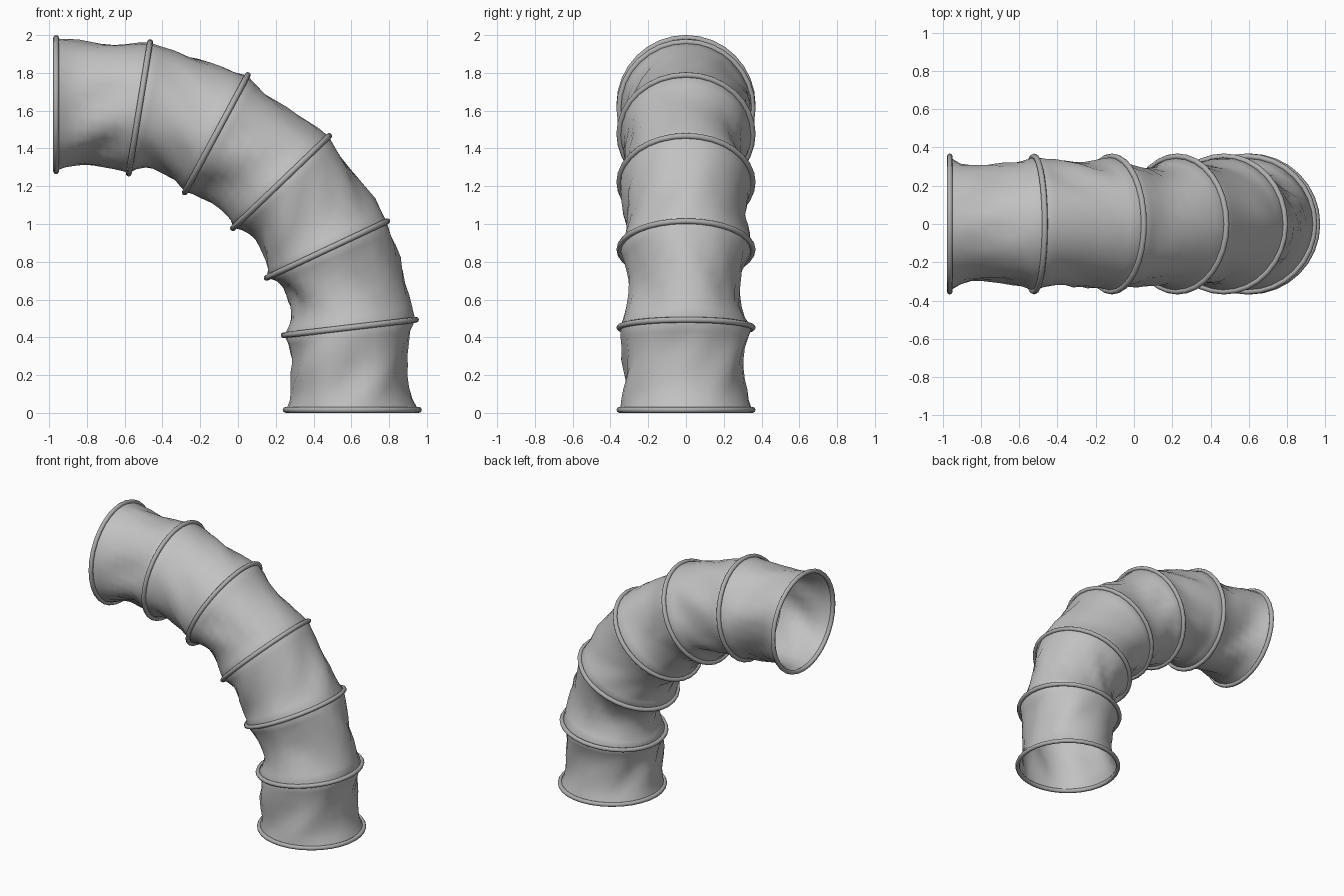
import bpy, bmesh
from math import sin, cos, pi, radians
from mathutils import Vector, noise

if "Cube" in bpy.data.objects:
    bpy.data.objects.remove(bpy.data.objects["Cube"])


def material(name, value):
    m = bpy.data.materials.new(name)
    m.use_nodes = True
    colour = (value, value, value, 1)
    m.diffuse_color = colour
    m.node_tree.nodes["Principled BSDF"].inputs["Base Color"].default_value = colour
    return m


fabric = material("grey fabric", 0.54)
wire = material("dark grey wire", 0.43)

RING, TUBE, SKIN = 0.353, 0.0155, 0.349
SIDES, ROWS = 32, 8

# Hoops along the bend: centre x, centre z, tilt in degrees
hoops = [(0.605, 0.016, 0), (0.592, 0.452, 6.7), (0.471, 0.865, 25.2),
         (0.228, 1.222, 43.8), (-0.115, 1.478, 61.8),
         (-0.522, 1.615, 80.8), (-0.963, 1.632, 90)]

# How far each span sags inward: outside of bend, back, inside, front
sags = [(0.045, 0.05, 0.055, 0.015), (-0.01, 0.075, 0.075, 0.06),
        (0.01, 0.02, 0.055, 0.03), (0.0, 0.045, 0.05, 0.045),
        (0.01, 0.035, 0.055, 0.04), (0.005, 0.06, 0.035, 0.06)]


def hoop_point(hoop, angle, radius):
    x, z, tilt = hoop
    a = radians(tilt)
    return Vector((x + cos(a) * cos(angle) * radius, sin(angle) * radius,
                   z + sin(a) * cos(angle) * radius))


def sag_at(span, angle):
    # Blend smoothly between the four directions
    q = angle / (pi / 2)
    i = int(q) % 4
    f = (1 - cos((q - int(q)) * pi)) / 2
    return sags[span][i] * (1 - f) + sags[span][(i + 1) % 4] * f


def crumple(span, angle, t):
    # Slanted folds plus sharp-sided creases, periodic around the hose
    twist = angle + (0.9 if span % 2 else -0.9) * (t - 0.5)
    p = Vector((cos(twist) * 1.7, sin(twist) * 1.7, t * 0.9 + span * 5.3))
    soft = noise.noise(p)
    ridge = abs(noise.noise(p * 1.4 + Vector((7, 3, 1)))) - 0.2
    return 0.035 * soft + 0.035 * ridge


def fabric_point(span, angle, t):
    start, end = hoops[span], hoops[span + 1]
    mid = hoop_point(start, angle, 0).lerp(hoop_point(end, angle, 0), t)
    edge = hoop_point(start, angle, SKIN).lerp(hoop_point(end, angle, SKIN), t)
    out = (edge - mid).normalized()
    swell = 1 - abs(2 * t - 1) ** 2.2
    return edge + out * swell * (crumple(span, angle, t) - sag_at(span, angle))


# Crumpled fabric skin, one span between each pair of hoops
bm = bmesh.new()
loops = []
for span in range(len(sags)):
    for row in range(ROWS + (span == len(sags) - 1)):
        loops.append([bm.verts.new(fabric_point(span, 2 * pi * i / SIDES, row / ROWS))
                      for i in range(SIDES)])
for low, high in zip(loops, loops[1:]):
    for i in range(SIDES):
        j = (i + 1) % SIDES
        bm.faces.new((low[i], low[j], high[j], high[i])).smooth = True
mesh = bpy.data.meshes.new("fabric_hose")
bm.to_mesh(mesh)
bm.free()
mesh.materials.append(fabric)
bpy.context.collection.objects.link(bpy.data.objects.new("fabric_hose", mesh))

# Wire hoops
for n, (x, z, tilt) in enumerate(hoops):
    bpy.ops.mesh.primitive_torus_add(
        location=(x, 0, z), rotation=(0, -radians(tilt), 0),
        major_radius=RING, minor_radius=TUBE,
        major_segments=32, minor_segments=8)
    hoop = bpy.context.object
    hoop.name = f"wire_hoop_{n + 1}"
    hoop.data.materials.append(wire)
    bpy.ops.object.shade_smooth_by_angle(angle=radians(60))
